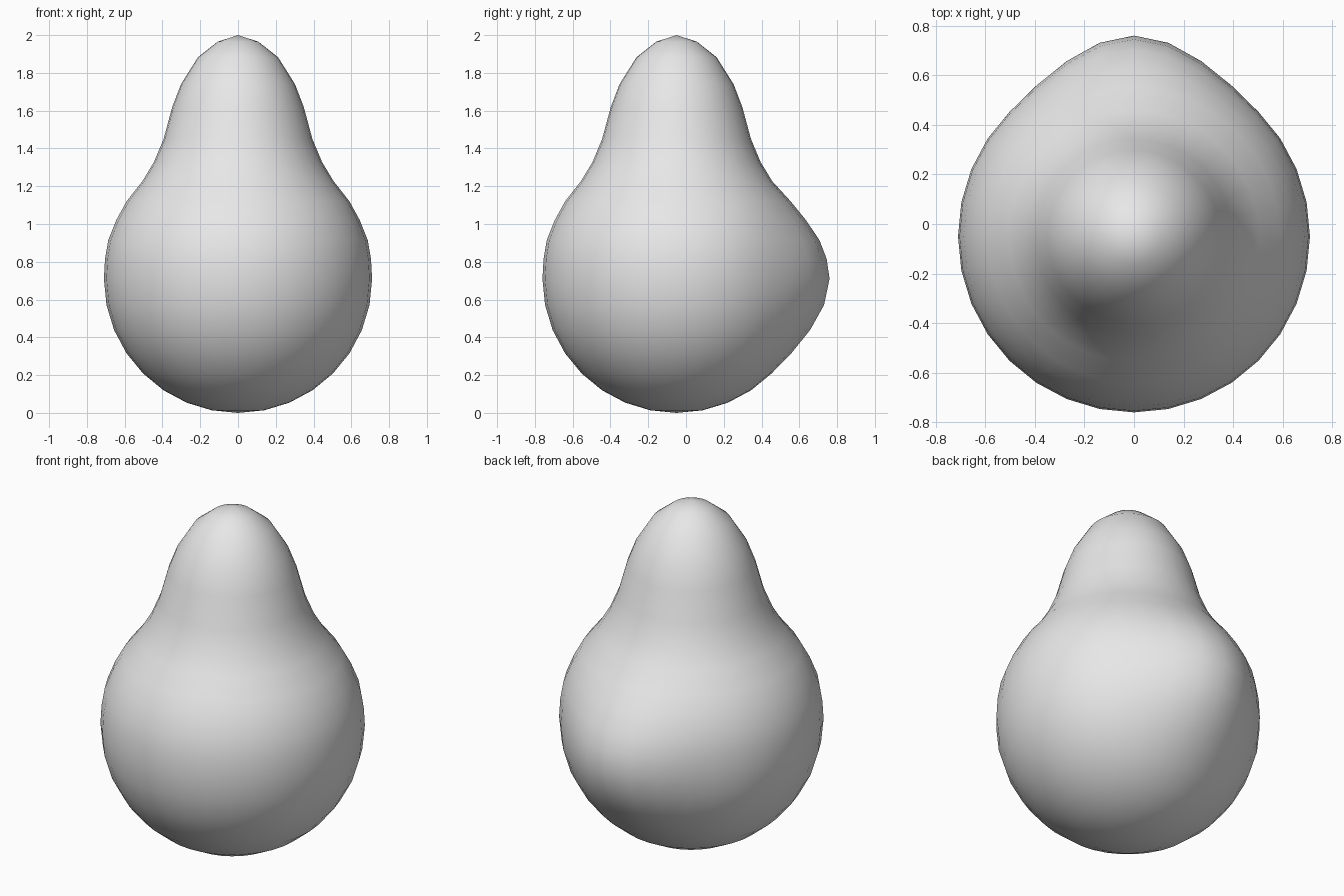
import bpy, bmesh, math
from mathutils import Vector

cube = bpy.data.objects.get("Cube")
if cube:
    bpy.data.objects.remove(cube, do_unlink=True)

SEGMENTS = 32
RADIUS = 0.71
CENTRE_Y = -0.05

# Profile (radius, height): round lower half, then the drawn-out neck
profile = [(RADIUS * math.sin(math.radians(11.25 * i)),
            RADIUS - RADIUS * math.cos(math.radians(11.25 * i))) for i in range(1, 9)]
profile += [(0.704, 0.815), (0.687, 0.915), (0.645, 1.02), (0.59, 1.12),
            (0.506, 1.227), (0.445, 1.328), (0.394, 1.45), (0.348, 1.62),
            (0.302, 1.74), (0.212, 1.883), (0.108, 1.965)]

bm = bmesh.new()
rings = []
for r, z in profile:
    rings.append([bm.verts.new((r * math.cos(a), CENTRE_Y + r * math.sin(a), z))
                  for a in (math.tau * k / SEGMENTS for k in range(SEGMENTS))])
bottom = bm.verts.new((0, CENTRE_Y, 0))
tip = bm.verts.new((0, CENTRE_Y, 2))

# Skin the rings and close both ends with fans
for k in range(SEGMENTS):
    n = (k + 1) % SEGMENTS
    for low, high in zip(rings, rings[1:]):
        bm.faces.new((low[k], low[n], high[n], high[k]))
    bm.faces.new((bottom, rings[0][n], rings[0][k]))
    bm.faces.new((rings[-1][k], rings[-1][n], tip))

# Soft bulge pulled out of the back
peak = Vector((0, CENTRE_Y + RADIUS, RADIUS))
for v in bm.verts:
    t = max(0.0, 1 - (v.co - peak).length / 0.56)
    v.co.y += 0.10 * t * t * (3 - 2 * t)

for f in bm.faces:
    f.smooth = True
bmesh.ops.recalc_face_normals(bm, faces=bm.faces)
mesh = bpy.data.meshes.new("pear_body")
bm.to_mesh(mesh)
bm.free()
body = bpy.data.objects.new("pear_body", mesh)
bpy.context.collection.objects.link(body)

# Plain light grey
grey = bpy.data.materials.new("light_grey")
grey.use_nodes = True
grey.diffuse_color = (0.8, 0.8, 0.8, 1)
for node in grey.node_tree.nodes:
    if node.type == 'BSDF_PRINCIPLED':
        node.inputs["Base Color"].default_value = (0.8, 0.8, 0.8, 1)
mesh.materials.append(grey)
